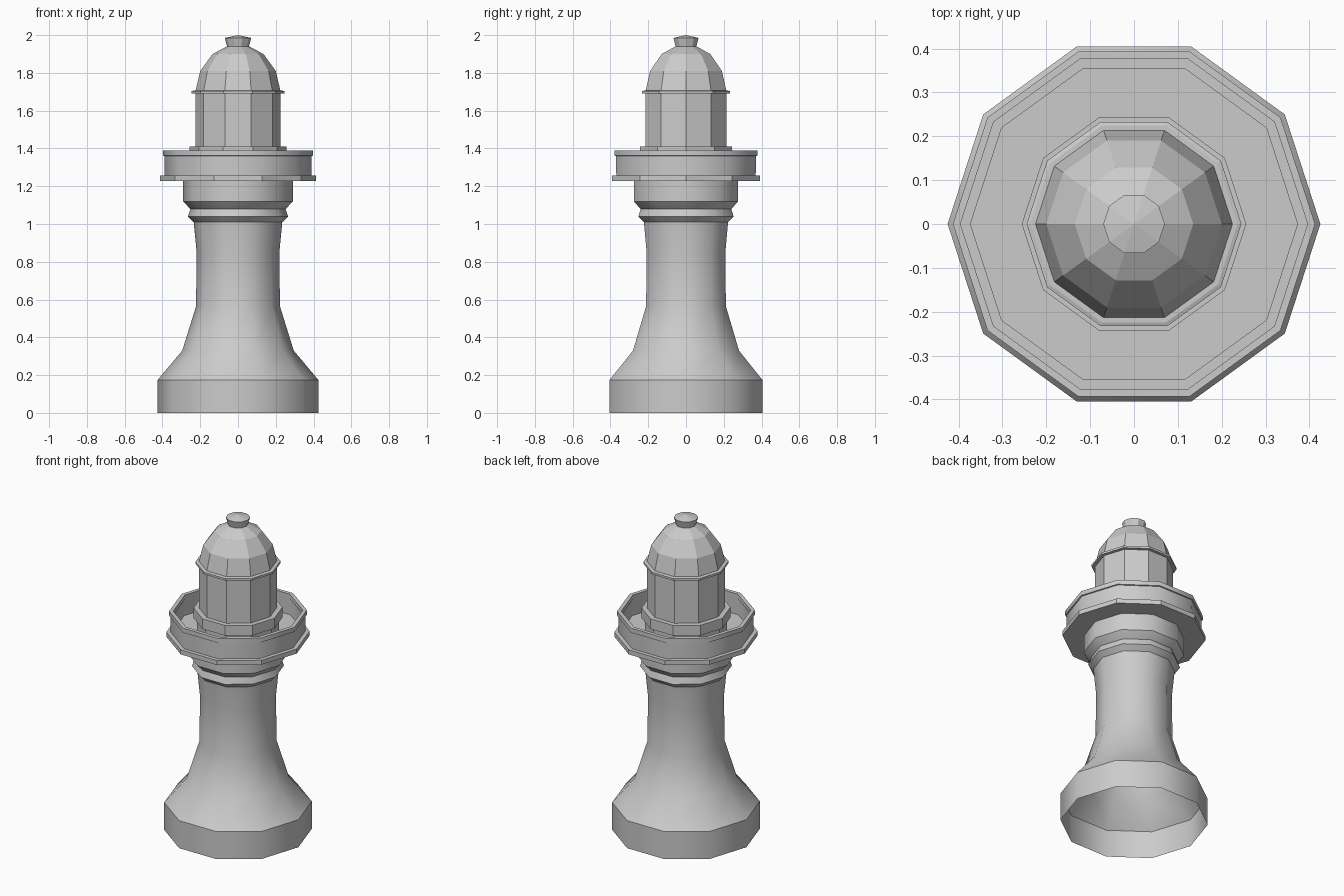
import bpy, bmesh, math

cube = bpy.data.objects.get("Cube")
if cube:
    bpy.data.objects.remove(cube, do_unlink=True)

SIDES = 10
stone = bpy.data.materials.new("stone_grey")
stone.use_nodes = True
grey = (0.6, 0.6, 0.6, 1)
stone.diffuse_color = grey
stone.node_tree.nodes["Principled BSDF"].inputs["Base Color"].default_value = grey


def lathe(name, profile, closed=False, smooth=False):
    """Turn a (radius, height) profile, listed bottom to top on the outside, into a ten-sided part."""
    bm = bmesh.new()
    rings = []
    for r, z in profile:
        if r == 0:
            rings.append([bm.verts.new((0, 0, z))] * SIDES)
        else:
            angles = [math.tau * i / SIDES for i in range(SIDES)]
            rings.append([bm.verts.new((r * math.cos(a), r * math.sin(a), z)) for a in angles])
    pairs = list(zip(rings, rings[1:]))
    if closed:
        pairs.append((rings[-1], rings[0]))
    for low, high in pairs:
        for i in range(SIDES):
            j = (i + 1) % SIDES
            corners = [low[i], low[j], high[j], high[i]]
            bm.faces.new(list(dict.fromkeys(corners)))
    mesh = bpy.data.meshes.new(name)
    bm.to_mesh(mesh)
    bm.free()
    mesh.materials.append(stone)
    obj = bpy.data.objects.new(name, mesh)
    bpy.context.collection.objects.link(obj)
    if smooth:
        bpy.ops.object.select_all(action="DESELECT")
        obj.select_set(True)
        bpy.context.view_layer.objects.active = obj
        bpy.ops.object.shade_smooth_by_angle(angle=math.radians(37))
    return obj


# Flared tower, open underneath
lathe("tower", [(0.425, 0), (0.425, 0.175), (0.295, 0.33), (0.222, 0.565),
                (0.219, 0.85), (0.235, 1.015)], smooth=True)

# Stepped collar below the gallery
lathe("collar", [(0.235, 1.01), (0.265, 1.04), (0.252, 1.08), (0.258, 1.085),
                 (0.29, 1.12), (0.29, 1.23)], smooth=True)

# Gallery deck and its surrounding wall with a capped rim
lathe("gallery_deck", [(0.2, 1.228), (0.413, 1.228), (0.413, 1.257), (0.2, 1.257)])
lathe("gallery_wall", [(0.388, 1.255), (0.39, 1.36), (0.397, 1.362), (0.397, 1.39),
                       (0.373, 1.39), (0.373, 1.362), (0.378, 1.36), (0.378, 1.255)],
      closed=True, smooth=True)

# Lantern room on its pedestal
lathe("lantern_pedestal", [(0.236, 1.255), (0.236, 1.345), (0.256, 1.345),
                           (0.256, 1.41), (0.22, 1.41)])
lathe("lantern_room", [(0.225, 1.405), (0.225, 1.695)])

# Eave band, faceted dome and finial
lathe("eave_band", [(0.222, 1.69), (0.245, 1.69), (0.245, 1.703), (0.236, 1.706), (0.222, 1.706)])
lathe("dome", [(0.226, 1.7), (0.2, 1.81), (0.135, 1.9), (0.05, 1.945)])
lathe("finial", [(0.057, 1.937), (0.07, 1.985), (0, 2.0)])
